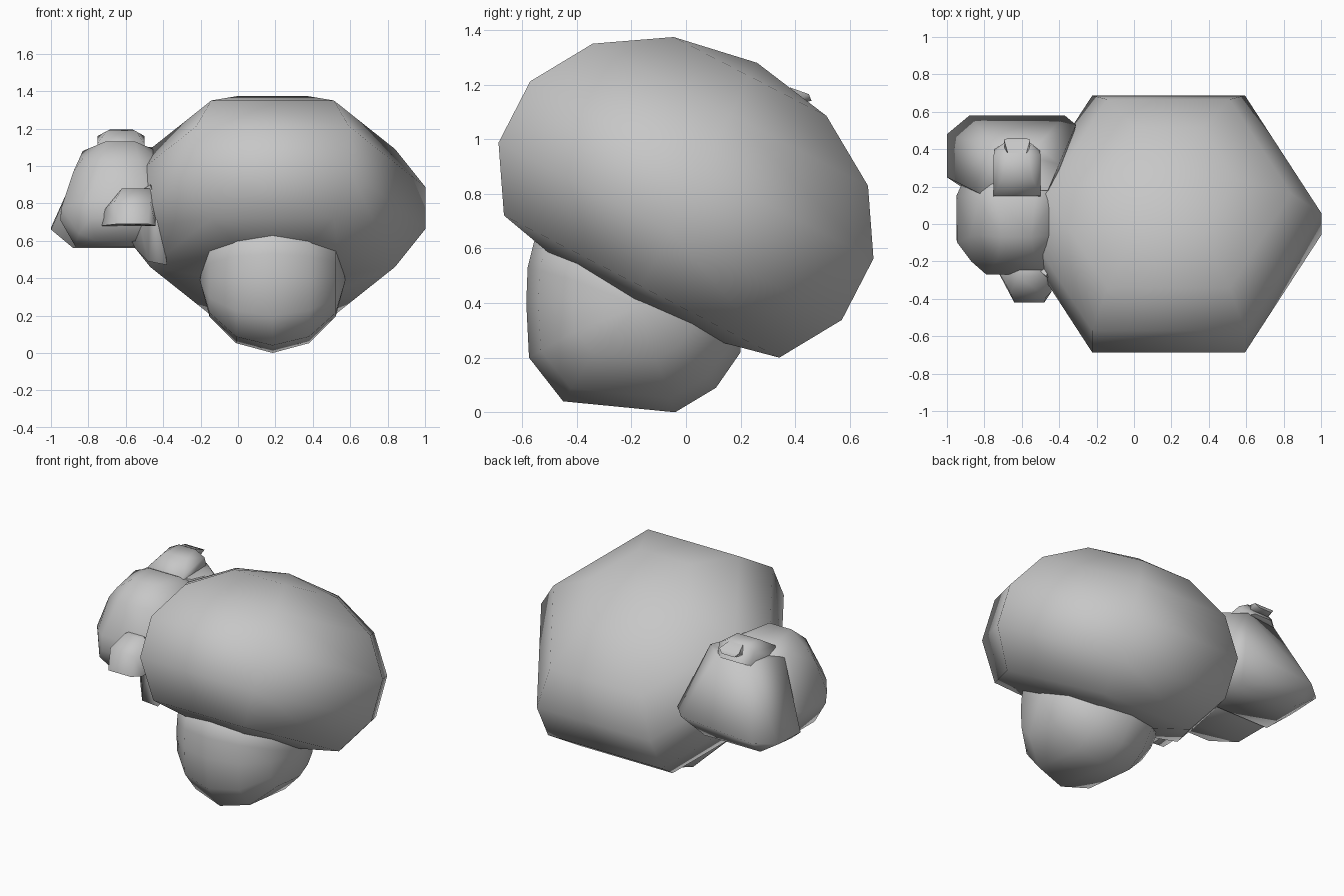
import bpy, bmesh, math
from mathutils import Matrix

if "Cube" in bpy.data.objects:
    bpy.data.objects.remove(bpy.data.objects["Cube"])

grey = bpy.data.materials.new("mid grey")
grey.diffuse_color = (0.57, 0.57, 0.57, 1)
grey.use_nodes = True
grey.node_tree.nodes["Principled BSDF"].inputs["Base Color"].default_value = grey.diffuse_color


def finish(name, bm, angle=math.radians(75)):
    """Turn a bmesh into a smooth-shaded grey object."""
    bmesh.ops.recalc_face_normals(bm, faces=bm.faces)
    me = bpy.data.meshes.new(name)
    bm.to_mesh(me)
    bm.free()
    me.materials.append(grey)
    ob = bpy.data.objects.new(name, me)
    bpy.context.collection.objects.link(ob)
    bpy.ops.object.select_all(action='DESELECT')
    ob.select_set(True)
    bpy.context.view_layer.objects.active = ob
    bpy.ops.object.shade_smooth_by_angle(angle=angle)
    return ob


def loft(bm, rings, start, end):
    """Skin a list of rings and close both ends on a pole."""
    vs = [[bm.verts.new(p) for p in r] for r in rings]
    n = len(vs[0])
    for a, b in zip(vs, vs[1:]):
        for i in range(n):
            j = (i + 1) % n
            bm.faces.new((a[i], a[j], b[j], b[i]))
    for ring, pole in ((vs[0], start), (vs[-1], end)):
        v = bm.verts.new(pole)
        for i in range(n):
            bm.faces.new((ring[i], ring[(i + 1) % n], v))


def hull(name, points, angle=80):
    bm = bmesh.new()
    for p in points:
        bm.verts.new(p)
    res = bmesh.ops.convex_hull(bm, input=bm.verts)
    loose = [g for g in res["geom_interior"] if isinstance(g, bmesh.types.BMVert)]
    bmesh.ops.delete(bm, geom=loose, context='VERTS')
    return finish(name, bm, math.radians(angle))


def mirrored(points, x=-0.63):
    """Points given as (offset, y, z), placed on both sides of x."""
    return [(x + s * w, y, z) for s in (-1, 1) for w, y, z in points]


# Large tilted six-sided dome, flattened underneath
SEG, LAT, R, H, FLAT = 6, 7, 0.838, 0.568, -0.41
rings = []
for k in range(1, LAT):
    t = math.pi * k / LAT
    rings.append([(R * math.sin(t) * math.cos(2 * math.pi * i / SEG),
                   R * math.sin(t) * math.sin(2 * math.pi * i / SEG),
                   max(H * math.cos(t), FLAT)) for i in range(SEG)])
bm = bmesh.new()
loft(bm, rings, (0, 0, H), (0, 0, FLAT - 0.01))
bm.transform(Matrix.Translation((0.185, 0, 0.775)) @ Matrix.Rotation(math.radians(-27.3), 4, 'X'))
finish("main_body", bm)

# Rounded lower body: a side section that shrinks towards both sides
section = [(-0.585, 0.4), (-0.575, 0.2), (-0.45, 0.04), (-0.04, 0.0), (0.11, 0.09),
           (0.20, 0.22), (0.2, 0.45), (0.0, 0.7), (-0.35, 0.75), (-0.555, 0.63), (-0.58, 0.53)]
cy, cz, half = -0.2, 0.39, 0.39
rings = []
for k in range(1, 6):
    t = math.pi * k / 6
    s = math.sin(t)
    rings.append([(0.185 - half * math.cos(t), cy + (y - cy) * s ** 0.85,
                   cz + (z - cz) * (s if z < cz else s ** 0.6)) for y, z in section])
bm = bmesh.new()
loft(bm, rings, (0.185 - half, cy + 0.03, cz), (0.185 + half, cy + 0.03, cz))
finish("lower_body", bm)

# Small side cluster: rounded body in the middle, widest low down
hull("side_ball", mirrored([
    (0.10, 0.13, 1.12), (0.20, 0.13, 1.08), (0.32, 0.15, 0.74), (0.24, 0.19, 0.57),
    (0.20, 0.32, 0.60), (0.15, 0.28, 1.05), (0.26, 0.28, 0.75),
    (0.08, -0.07, 1.13), (0.20, -0.06, 1.04), (0.25, -0.07, 0.97),
    (0.315, -0.10, 0.775), (0.32, -0.08, 0.71), (0.24, -0.08, 0.57),
    (0.10, -0.19, 1.03), (0.24, -0.20, 0.80), (0.22, -0.21, 0.64),
    (0.16, -0.27, 0.82), (0.16, -0.27, 0.72), (0.13, -0.22, 0.60)]))

# Flared skirt behind the ball
hull("flared_skirt", [
    (-0.82, 0.16, 1.07), (-0.46, 0.18, 1.10), (-0.40, 0.32, 1.10), (-0.73, 0.40, 1.10),
    (-0.52, 0.42, 1.10),
    (-0.88, 0.58, 0.68), (-0.37, 0.58, 0.72), (-0.31, 0.53, 0.75),
    (-1.00, 0.48, 0.67), (-1.00, 0.25, 0.66), (-0.88, 0.17, 0.56), (-0.40, 0.17, 0.56),
    (-0.85, 0.45, 0.57), (-0.45, 0.45, 0.57)])

# Cap and little knob on top of the skirt
hull("top_cap", mirrored([
    (0.125, 0.14, 1.04), (0.125, 0.15, 1.12), (0.125, 0.37, 1.16), (0.08, 0.25, 1.185),
    (0.06, 0.37, 1.195), (0.12, 0.40, 1.08), (0.06, 0.44, 1.10)], -0.625))
hull("top_knob", mirrored([
    (0.065, 0.38, 1.13), (0.05, 0.38, 1.19), (0.07, 0.45, 1.165), (0.045, 0.46, 1.14)], -0.625))

# Stubby block at the front of the ball
hull("front_stub", [
    (-0.73, -0.25, 0.68), (-0.64, -0.42, 0.69), (-0.48, -0.42, 0.69), (-0.44, -0.36, 0.68),
    (-0.44, -0.15, 0.68), (-0.70, -0.15, 0.68),
    (-0.71, -0.28, 0.77), (-0.66, -0.37, 0.81), (-0.47, -0.39, 0.81),
    (-0.62, -0.28, 0.88), (-0.47, -0.28, 0.88), (-0.60, -0.15, 0.88), (-0.45, -0.15, 0.88)])

# Thin lobe wedged against the main body
hull("side_lobe", [
    (-0.38, -0.28, 0.47), (-0.48, -0.30, 0.49), (-0.55, -0.22, 0.56), (-0.58, -0.18, 0.62),
    (-0.41, -0.30, 0.62), (-0.42, -0.32, 0.76), (-0.47, -0.28, 0.90), (-0.56, -0.20, 0.84),
    (-0.40, -0.12, 0.50), (-0.48, -0.08, 0.58), (-0.40, -0.10, 0.85)])
